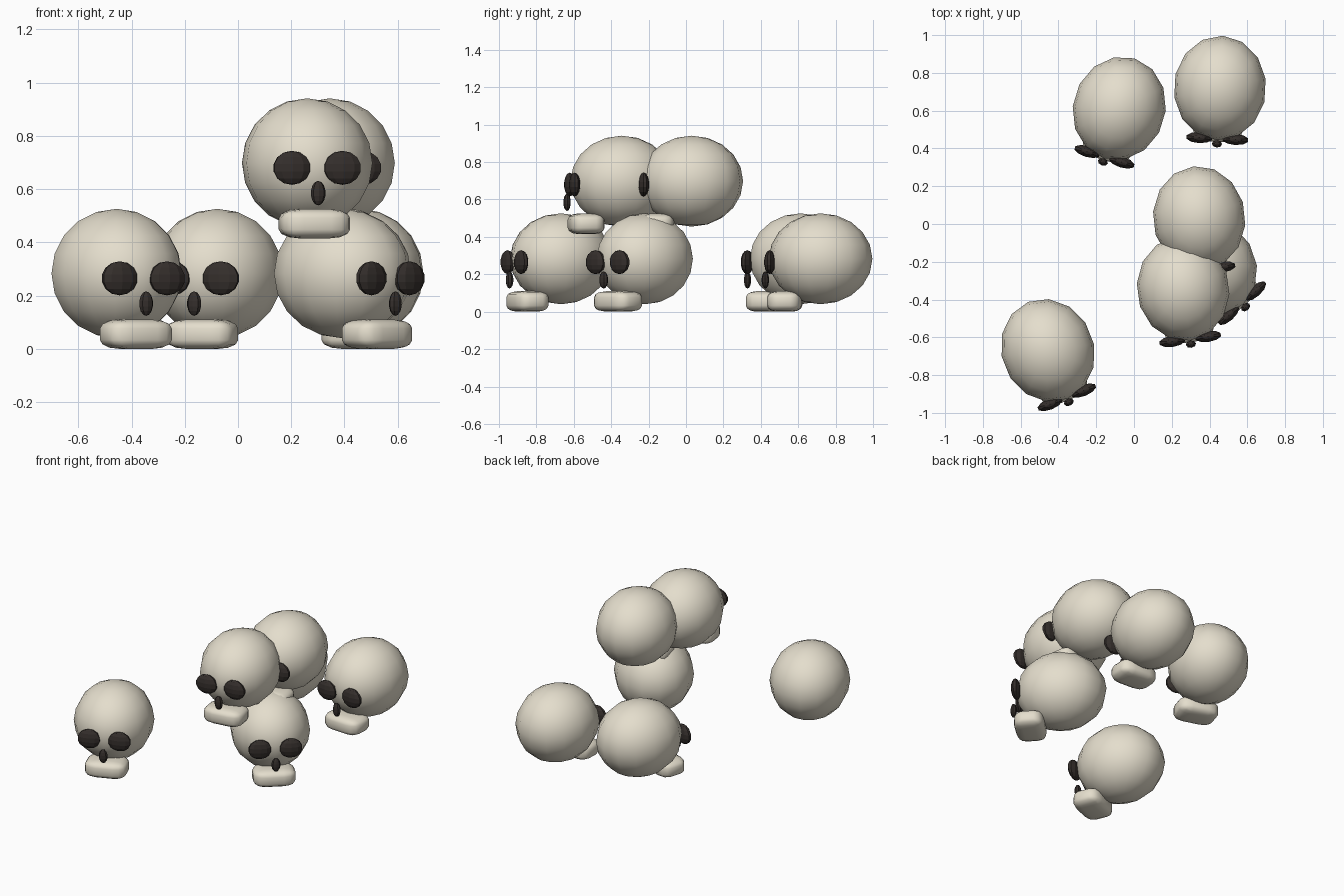
import bpy
import bmesh
from math import radians
from mathutils import Matrix, Vector

if "Cube" in bpy.data.objects:
    bpy.data.objects.remove(bpy.data.objects["Cube"])


def material(name, rgb):
    m = bpy.data.materials.new(name)
    m.diffuse_color = (*rgb, 1)
    m.use_nodes = True
    m.node_tree.nodes["Principled BSDF"].inputs["Base Color"].default_value = m.diffuse_color
    return m


BONE = material("bone", (0.78, 0.73, 0.61))
DARK = material("dark_socket", (0.035, 0.028, 0.025))


def make_mesh(name, bm, mat, smooth):
    me = bpy.data.meshes.new(name)
    bm.normal_update()
    bm.to_mesh(me)
    bm.free()
    for p in me.polygons:
        p.use_smooth = smooth
    me.materials.append(mat)
    return me


def ellipsoid(name, radii, segments, rings, mat, smooth):
    bm = bmesh.new()
    bmesh.ops.create_uvsphere(bm, u_segments=segments, v_segments=rings, radius=1)
    bmesh.ops.scale(bm, vec=Vector(radii), verts=bm.verts)
    return make_mesh(name, bm, mat, smooth)


def rounded_block(name, size, mat):
    bm = bmesh.new()
    bmesh.ops.create_cube(bm, size=1)
    bmesh.ops.bevel(bm, geom=bm.edges[:], offset=0.3, segments=3,
                    profile=0.5, affect='EDGES')
    bmesh.ops.scale(bm, vec=Vector(size), verts=bm.verts)
    return make_mesh(name, bm, mat, True)


# Shared part shapes
cranium = ellipsoid("cranium", (0.245, 0.277, 0.243), 14, 10, BONE, True)
eye = ellipsoid("eye_socket", (0.073, 0.03, 0.064), 10, 7, DARK, False)
nose = ellipsoid("nose_hole", (0.028, 0.02, 0.046), 8, 7, DARK, False)
jaw = rounded_block("jaw", (0.26, 0.184, 0.11), BONE)

# Part, mesh, position within one skull (face towards -y)
PARTS = [
    ("cranium", cranium, (0, 0, 0.283)),
    ("jaw", jaw, (0, -0.193, 0.055)),
    ("eye_socket_left", eye, (-0.096, -0.268, 0.265)),
    ("eye_socket_right", eye, (0.096, -0.268, 0.265)),
    ("nose_hole", nose, (0, -0.296, 0.17)),
]

# Skull pile: x, y, base height, turn in degrees
SKULLS = [
    (-0.456, -0.669, 0, 22),
    (-0.078, 0.612, 0, -17),
    (0.455, 0.72, 0, -3),
    (0.393, -0.22, 0, 42),
    (0.26, -0.343, 0.415, 8),
    (0.345, 0.03, 0.415, 6),
]

for i, (x, y, z, turn) in enumerate(SKULLS, 1):
    place = Matrix.Translation((x, y, z)) @ Matrix.Rotation(radians(turn), 4, 'Z')
    for part, mesh, offset in PARTS:
        ob = bpy.data.objects.new(f"skull_{i}_{part}", mesh)
        ob.matrix_world = place @ Matrix.Translation(offset)
        bpy.context.collection.objects.link(ob)
